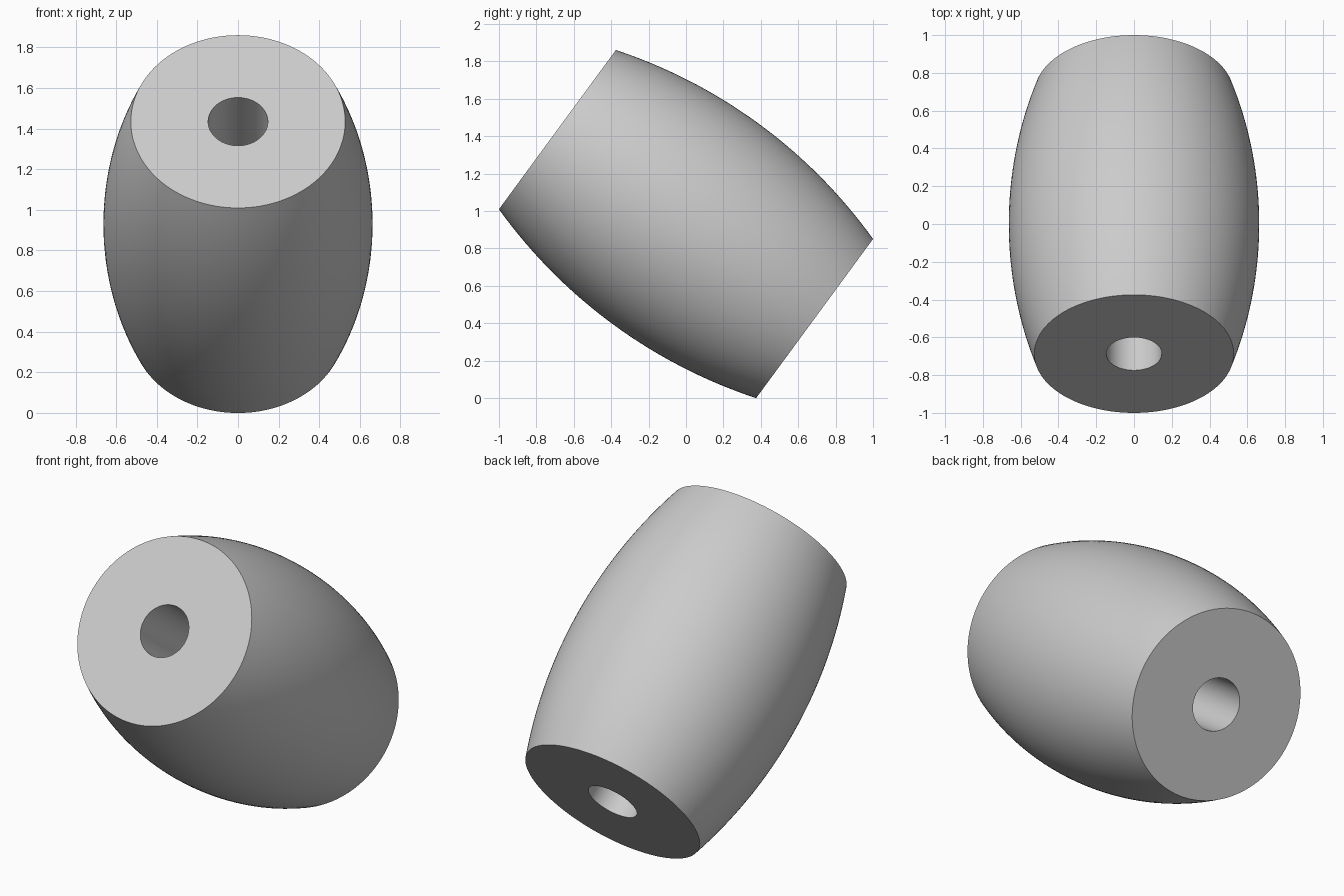
import bpy
import bmesh
import math
from mathutils import Matrix, Vector

if "Cube" in bpy.data.objects:
    bpy.data.objects.remove(bpy.data.objects["Cube"], do_unlink=True)

HALF_LENGTH = 0.853
END_RADIUS = 0.528
MID_RADIUS = 0.663
HOLE_RADIUS = 0.147
CENTRE_HEIGHT = 0.93
TILT = math.radians(53.7)
ARC_STEPS = 32
SIDES = 128

# Plain grey material
grey = bpy.data.materials.new("plain grey")
grey.use_nodes = True
colour = (0.6, 0.6, 0.6, 1)
grey.diffuse_color = colour
grey.node_tree.nodes["Principled BSDF"].inputs["Base Color"].default_value = colour

# Closed half section: bulging circular arc outside, straight bore inside
bulge = MID_RADIUS - END_RADIUS
arc_radius = (HALF_LENGTH ** 2 + bulge ** 2) / (2 * bulge)
arc_angle = math.asin(HALF_LENGTH / arc_radius)
profile = [Vector((HOLE_RADIUS, 0, -HALF_LENGTH))]
for i in range(ARC_STEPS + 1):
    a = arc_angle * (2 * i / ARC_STEPS - 1)
    radius = MID_RADIUS - arc_radius * (1 - math.cos(a))
    profile.append(Vector((radius, 0, arc_radius * math.sin(a))))
profile.append(Vector((HOLE_RADIUS, 0, HALF_LENGTH)))

# Spin the section into a bored barrel, then tip it towards the front
bm = bmesh.new()
verts = [bm.verts.new(p) for p in profile]
edges = [bm.edges.new((v, verts[(i + 1) % len(verts)])) for i, v in enumerate(verts)]
bmesh.ops.spin(bm, geom=verts + edges, cent=(0, 0, 0), axis=(0, 0, 1),
               angle=math.tau, steps=SIDES, use_merge=True)
bmesh.ops.remove_doubles(bm, verts=bm.verts, dist=0.0001)
bmesh.ops.recalc_face_normals(bm, faces=bm.faces)
bm.transform(Matrix.Translation((0, 0, CENTRE_HEIGHT)) @ Matrix.Rotation(TILT, 4, "X"))

mesh = bpy.data.meshes.new("barrel_bead")
bm.to_mesh(mesh)
bm.free()
mesh.materials.append(grey)
bead = bpy.data.objects.new("barrel_bead", mesh)
bpy.context.collection.objects.link(bead)

# Smooth sides with crisp end rims
bpy.ops.object.select_all(action="DESELECT")
bead.select_set(True)
bpy.context.view_layer.objects.active = bead
bpy.ops.object.shade_smooth_by_angle(angle=math.radians(30))
